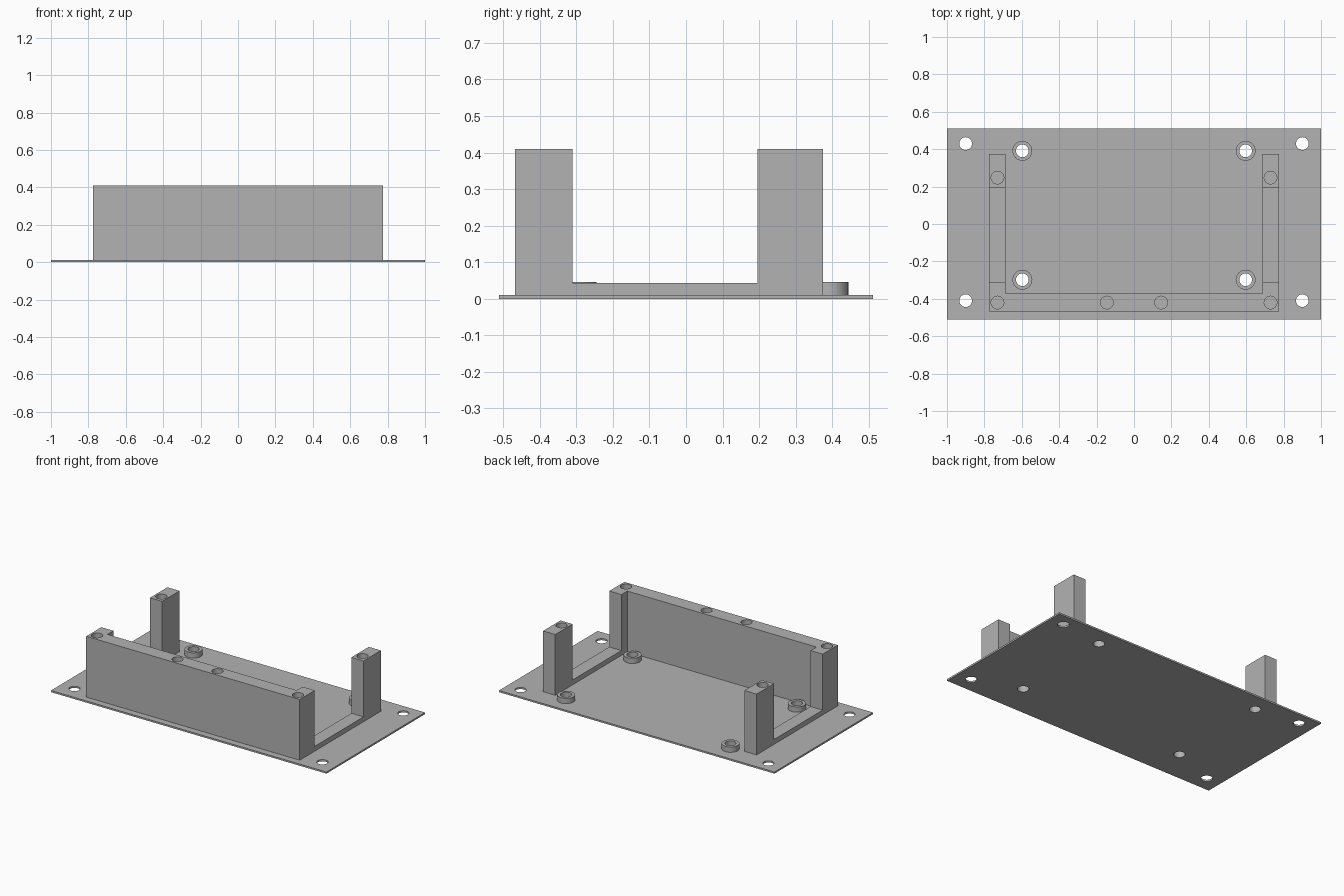
import bpy, bmesh
from math import radians
from mathutils import Matrix

cube = bpy.data.objects.get("Cube")
if cube:
    bpy.data.objects.remove(cube, do_unlink=True)

grey = bpy.data.materials.new("plain grey")
grey.use_nodes = True
COLOUR = (0.45, 0.45, 0.45, 1)
grey.diffuse_color = COLOUR
grey.node_tree.nodes["Principled BSDF"].inputs["Base Color"].default_value = COLOUR

PLATE_TOP = 0.011
RAIL_TOP = 0.043
WALL_TOP = 0.41
HOLE_R = 0.034


def finish(name, bm):
    mesh = bpy.data.meshes.new(name)
    bmesh.ops.recalc_face_normals(bm, faces=bm.faces)
    bm.to_mesh(mesh)
    bm.free()
    mesh.materials.append(grey)
    obj = bpy.data.objects.new(name, mesh)
    bpy.context.collection.objects.link(obj)
    return obj


def prism(bm, outline, z0, z1):
    face = bm.faces.new([bm.verts.new((x, y, z0)) for x, y in outline])
    ext = bmesh.ops.extrude_face_region(bm, geom=[face])
    verts = [v for v in ext["geom"] if isinstance(v, bmesh.types.BMVert)]
    bmesh.ops.translate(bm, verts=verts, vec=(0, 0, z1 - z0))


def box(bm, x0, x1, y0, y1, z0, z1):
    prism(bm, [(x0, y0), (x1, y0), (x1, y1), (x0, y1)], z0, z1)


def cylinder(bm, x, y, r, z0, z1):
    bmesh.ops.create_cone(bm, cap_ends=True, segments=32, radius1=r, radius2=r,
                          depth=z1 - z0,
                          matrix=Matrix.Translation((x, y, (z0 + z1) / 2)))


def cut(obj, cutter_bm):
    cutter = finish("cutter", cutter_bm)
    cutter.hide_render = True
    mod = obj.modifiers.new("cut", "BOOLEAN")
    mod.operation = "DIFFERENCE"
    mod.solver = "EXACT"
    mod.object = cutter
    smooth(obj)
    bpy.ops.object.modifier_apply(modifier=mod.name)
    bpy.data.objects.remove(cutter, do_unlink=True)
    smooth(obj)


def smooth(obj):
    bpy.ops.object.select_all(action="DESELECT")
    obj.select_set(True)
    bpy.context.view_layer.objects.active = obj
    bpy.ops.object.shade_smooth_by_angle(angle=radians(30))


mount_holes = [(s * 0.9, y) for s in (-1, 1) for y in (-0.41, 0.43)]
standoffs = [(s * 0.597, y) for s in (-1, 1) for y in (-0.298, 0.391)]
screw_holes = [(s * x, y) for s in (-1, 1)
               for x, y in ((0.73, -0.42), (0.145, -0.42), (0.73, 0.248))]

# Base plate with corner holes and holes under the standoffs
bm = bmesh.new()
box(bm, -1, 1, -0.511, 0.511, 0, PLATE_TOP)
plate = finish("base_plate", bm)
bm = bmesh.new()
for x, y in mount_holes + standoffs:
    cylinder(bm, x, y, HOLE_R, -0.1, 0.1)
cut(plate, bm)

# U-shaped frame: tall front wall with low side rails and rear posts
bm = bmesh.new()
right = [(0.775, -0.467), (0.775, 0.375), (0.687, 0.375), (0.687, -0.372)]
prism(bm, right + [(-x, y) for x, y in reversed(right)], PLATE_TOP, WALL_TOP)
frame = finish("wall_frame", bm)
bm = bmesh.new()
for s in (-1, 1):
    x0, x1 = sorted((s * 0.65, s * 0.85))
    box(bm, x0, x1, -0.311, 0.195, RAIL_TOP, 0.6)
for x, y in screw_holes:
    cylinder(bm, x, y, HOLE_R, 0.15, 0.5)
cut(frame, bm)

# Hollow standoffs
for i, (x, y) in enumerate(standoffs):
    bm = bmesh.new()
    cylinder(bm, x, y, 0.053, PLATE_TOP, 0.046)
    ring = finish(f"standoff_{i + 1}", bm)
    bm = bmesh.new()
    cylinder(bm, x, y, HOLE_R, -0.1, 0.1)
    cut(ring, bm)
